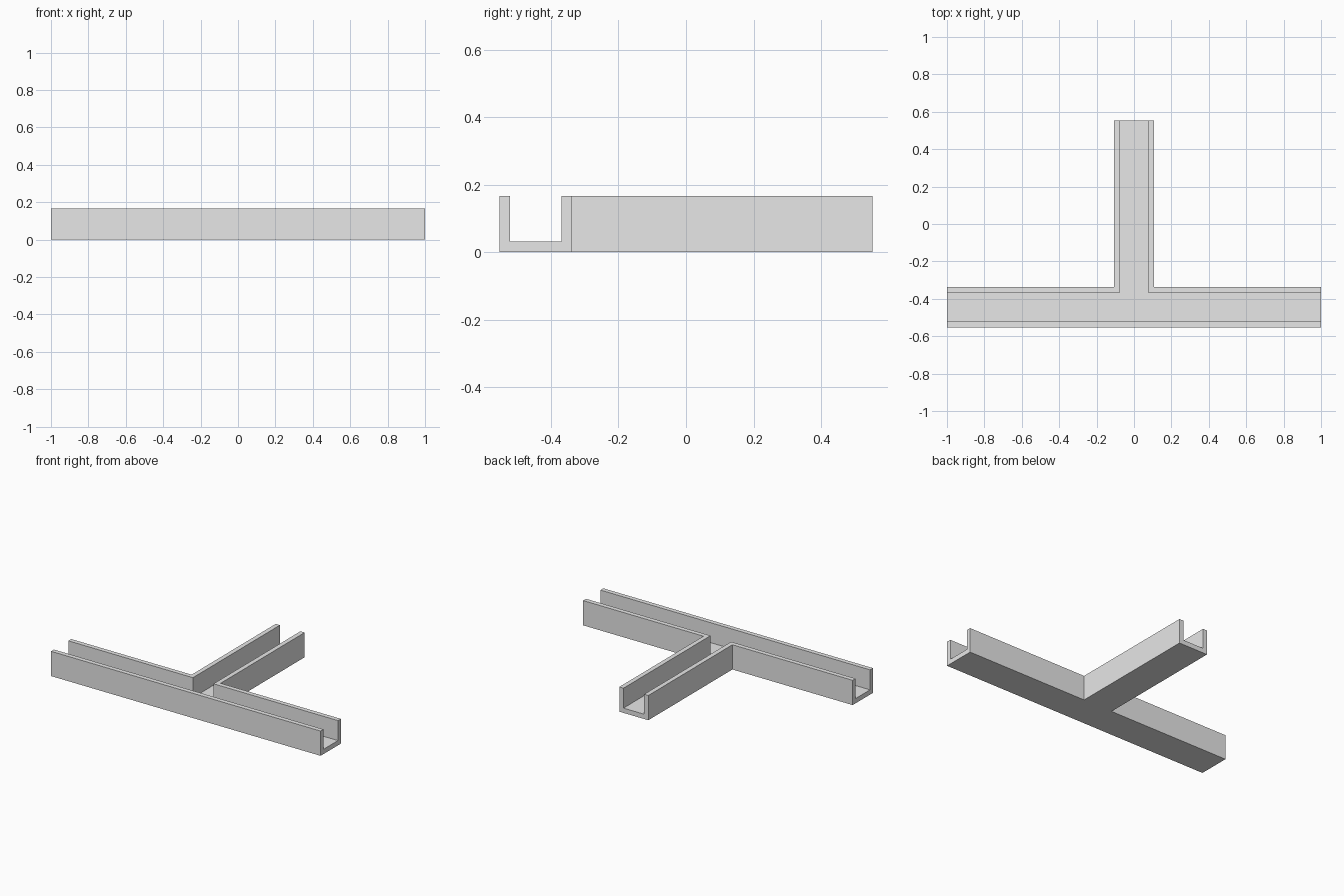
import bpy
import bmesh

if "Cube" in bpy.data.objects:
    bpy.data.objects.remove(bpy.data.objects["Cube"])

LENGTH, DEPTH, HEIGHT = 2.0, 1.106, 0.166
WIDTH, WALL, FLOOR = 0.215, 0.031, 0.032
FRONT, BACK = -DEPTH / 2, DEPTH / 2

grey = bpy.data.materials.new("light_grey")
grey.use_nodes = True
grey.diffuse_color = (0.8, 0.8, 0.8, 1)
grey.node_tree.nodes["Principled BSDF"].inputs["Base Color"].default_value = (0.8, 0.8, 0.8, 1)


def tee_prism(name, inset, overrun, z0, z1):
    """Extrude a T-shaped plan; inset narrows the arms, overrun lengthens them."""
    x_end, y_end = LENGTH / 2 + overrun, BACK + overrun
    half = WIDTH / 2 - inset
    y0, y1 = FRONT + inset, FRONT + WIDTH - inset
    right_half = [(x_end, y0), (x_end, y1), (half, y1), (half, y_end)]
    plan = right_half + [(-x, y) for x, y in reversed(right_half)]
    bm = bmesh.new()
    base = bm.faces.new([bm.verts.new((x, y, z0)) for x, y in plan])
    result = bmesh.ops.extrude_face_region(bm, geom=[base])
    top = [v for v in result["geom"] if isinstance(v, bmesh.types.BMVert)]
    bmesh.ops.translate(bm, verts=top, vec=(0, 0, z1 - z0))
    bmesh.ops.recalc_face_normals(bm, faces=bm.faces[:])
    mesh = bpy.data.meshes.new(name)
    bm.to_mesh(mesh)
    bm.free()
    mesh.materials.append(grey)
    obj = bpy.data.objects.new(name, mesh)
    bpy.context.collection.objects.link(obj)
    return obj


# Solid T body, hollowed by a narrower T that leaves floor and walls
channel = tee_prism("tee_channel", 0, 0, 0, HEIGHT)
cutter = tee_prism("channel_cutter", WALL, 0.1, FLOOR, HEIGHT + 0.1)
cutter.hide_render = True

cut = channel.modifiers.new("hollow", 'BOOLEAN')
cut.operation = 'DIFFERENCE'
cut.solver = 'EXACT'
cut.object = cutter

# Apply the cut and drop the helper
bpy.context.view_layer.objects.active = channel
channel.select_set(True)
bpy.ops.object.modifier_apply(modifier=cut.name)
bpy.data.objects.remove(cutter)
